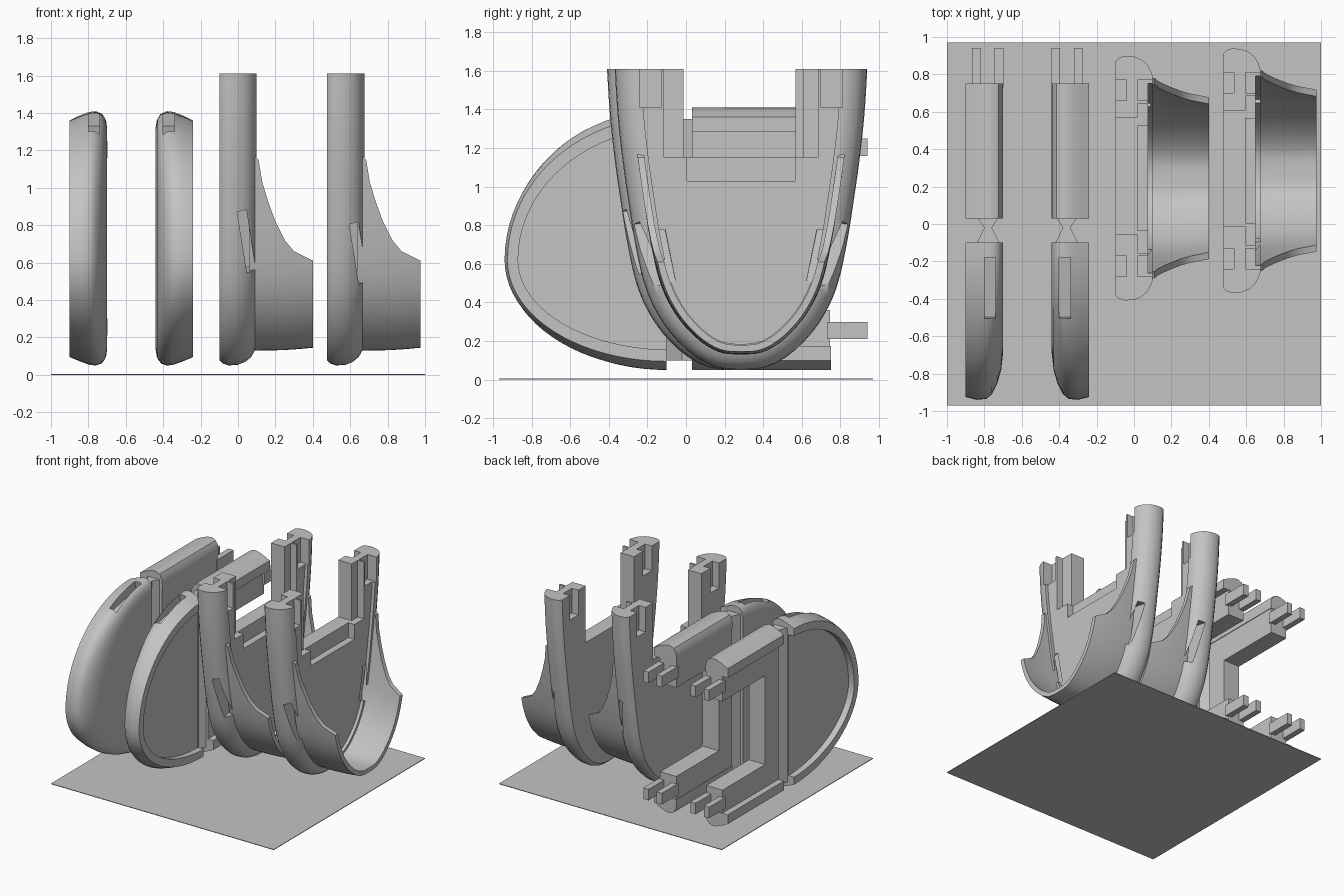
import bpy, bmesh, math
from mathutils import Vector

cube = bpy.data.objects.get("Cube")
if cube:
    bpy.data.objects.remove(cube)

grey = bpy.data.materials.new("plain grey")
grey.use_nodes = True
colour = (0.55, 0.55, 0.55, 1)
grey.diffuse_color = colour
grey.node_tree.nodes["Principled BSDF"].inputs["Base Color"].default_value = colour


def loft(name, loops, ring=False):
    """Skin matching 3D loops; cap the ends."""
    bm = bmesh.new()
    rows = [[bm.verts.new(p) for p in loop] for loop in loops]
    n = len(rows[0])
    for a, b in zip(rows, rows[1:]):
        for i in range(n):
            j = (i + 1) % n
            bm.faces.new((a[i], a[j], b[j], b[i]))
    if ring:  # close each end with a strip between the two halves of the loop
        for row in (rows[0], rows[-1]):
            for i in range(n // 2 - 1):
                bm.faces.new((row[i], row[i + 1], row[n - 2 - i], row[n - 1 - i]))
    else:
        bm.faces.new(rows[0])
        bm.faces.new(rows[-1])
    bmesh.ops.recalc_face_normals(bm, faces=bm.faces)
    mesh = bpy.data.meshes.new(name)
    bm.to_mesh(mesh)
    bm.free()
    mesh.materials.append(grey)
    obj = bpy.data.objects.new(name, mesh)
    bpy.context.collection.objects.link(obj)
    return obj


def slab(name, xs, outline):
    """Extrude a (y, z) outline between two x positions."""
    return loft(name, [[(x, y, z) for y, z in outline] for x in xs])


def box(name, xs, y, z):
    return slab(name, xs, ((y[0], z[0]), (y[1], z[0]), (y[1], z[1]), (y[0], z[1])))


def select(obj):
    bpy.ops.object.select_all(action="DESELECT")
    obj.select_set(True)
    bpy.context.view_layer.objects.active = obj


def cut(obj, cutter):
    cutter.hide_render = True
    mod = obj.modifiers.new("cut", "BOOLEAN")
    mod.operation, mod.solver, mod.object = "DIFFERENCE", "EXACT", cutter
    select(obj)
    bpy.ops.object.modifier_apply(modifier=mod.name)
    bpy.data.objects.remove(cutter)


def smooth(obj):
    select(obj)
    bpy.ops.object.shade_smooth_by_angle(angle=math.radians(35))


# Half outline of the tall U shape, bottom centre to top
half = [Vector(p) for p in ((0, .05), (.09, .052), (.18, .08), (.29, .155), (.41, .29),
                            (.5, .47), (.553, .72), (.58, .9), (.61, 1.1),
                            (.64, 1.36), (.655, 1.62), (.66, 1.75))]
for _ in range(2):
    soft = [half[0]]
    for a, b in zip(half, half[1:]):
        soft += [a.lerp(b, .25), a.lerp(b, .75)]
    half = soft + [half[-1]]


def u_loop(off, top, n=30):
    """U outline moved inward by off and clipped level at height top."""
    pts = []
    for i, p in enumerate(half):
        t = (half[min(i + 1, len(half) - 1)] - half[max(i - 1, 0)]).normalized()
        if i == 0:
            t = Vector((1, 0))
        pts.append(p + Vector((-t.y, t.x)) * off)
    path = [pts[0]]
    for a, b in zip(pts, pts[1:]):
        if b.y > top:
            path.append(a.lerp(b, (top - a.y) / (b.y - a.y)))
            break
        path.append(b)
    lengths = [(b - a).length for a, b in zip(path, path[1:])]
    out = []
    for k in range(n + 1):
        d, i = sum(lengths) * k / n, 0
        while i < len(lengths) - 1 and d > lengths[i]:
            d -= lengths[i]
            i += 1
        out.append(path[i].lerp(path[i + 1], min(1, d / lengths[i])))
    return [(-p.x, p.y) for p in out[:0:-1]] + [(p.x, p.y) for p in out]


def at(x, loop, cy):
    return [(x, y + cy, z) for y, z in loop]


def u_shell(label, x0, cy, slit_x, slit_z):
    # Solid U body with a rounded outer edge
    body = loft(label + "_body", [at(x0 + x, u_loop(o, 1.61), cy) for x, o in
                ((0, .03), (.02, .01), (.05, 0), (.1, .004), (.14, .02), (.17, .045), (.19, .08), (.2, .11))])
    cut(body, loft("recess", [at(x0 + x, u_loop(.135, 1.68), cy) for x in (.175, .4)]))
    # Opening between the legs, stepped on one side, with a shallow notch
    mid = cy + .012
    cut(body, box("gap", (x0 - .1, x0 + .3), (mid - .31, mid + .31), (1.15, 1.8)))
    cut(body, box("step", (x0 + .12, x0 + .3), (cy - .4, cy + .4), (1.15, 1.8)))
    cut(body, box("notch", (x0 + .12, x0 + .3), (cy - .28, cy + .28), (1.03, 1.3)))
    for s in (-1, 1):
        span = sorted((cy + s * .415, cy + s * .525))
        cut(body, box("back_slot", (x0 - .1, x0 + .06), span, (1.41, 1.8)))
        cut(body, box("face_slot", (x0 + .12, x0 + .3), span, (1.41, 1.8)))
        slit = box("slit", (-.025, .025), (-.12, .12), (-.17, .17))
        slit.rotation_euler = (s * -.2, -.16, 0)
        slit.location = (x0 + slit_x, cy + s * .49, slit_z)
        cut(body, slit)
    smooth(body)
    # Thin skirt, lower towards its open end
    loops = []
    for x, top, o in ((.16, 1.2, .08), (.21, 1.15, .08), (.23, 1.03, .08), (.26, .93, .08),
                      (.3, .82, .081), (.35, .72, .083), (.4, .66, .086), (.45, .635, .09), (.5, .61, .095)):
        outer = at(x0 + x, u_loop(o, top), cy)
        inner = at(x0 + x, u_loop(o + .035, top), cy)
        loops.append(outer + inner[::-1])
    smooth(loft(label + "_skirt", loops, ring=True))


def half_oval(x, a, up, down, y0, n=40):
    """Half oval, flat at y0, fuller above than below."""
    out = []
    for k in range(n + 1):
        c = math.cos(math.pi * k / n)
        out.append((x, y0 - a * math.sin(math.pi * k / n), .62 - c * (down if c > 0 else up)))
    return out


def side_shell(label, x0, d):
    """x0 is the open face, d the direction of the domed face."""
    # Rounded front panel with a recessed open face
    front = loft(label + "_front_panel", [half_oval(x0 + d * x, .84 - yo, .785 - zo, .57 - zo, -.1)
                 for x, yo, zo in ((0, .015, .045), (.06, 0, .02), (.11, .005, .003), (.14, .03, 0),
                                   (.17, .09, .01), (.19, .16, .035), (.2, .25, .08))])
    cut(front, loft("recess", [half_oval(x0 + d * x, .79, .68, .465, -.08) for x in (-.1, .05)]))
    slot = box("slot", (-.03, .03), (-.17, .17), (-.045, .08))
    slot.rotation_euler = (.2, 0, 0)
    slot.location = (x0 + d * .13, -.34, 1.34)
    cut(front, slot)
    smooth(front)
    # Hourglass joint running the full height
    wedge = ((.06, .04), (.1, -.02), (.06, -.1), (.18, -.1), (.14, -.02), (.18, .04))
    loft(label + "_joint", [[(x0 + d * x, y, z) for x, y in wedge] for z in (.1, 1.35)])
    # C-shaped rear panel
    slab(label + "_rear_panel", (x0 + d * .05, x0 + d * .195),
         ((.03, .16), (.745, .16), (.745, .36), (.2, .36),
          (.2, 1.08), (.745, 1.08), (.745, 1.3), (.03, 1.3)))
    # Top and bottom rear arms with rounded outer edges
    arm = ((0, 1.285), (0, 1.36), (.05, 1.385), (.1, 1.405), (.14, 1.41),
           (.175, 1.395), (.195, 1.36), (.2, 1.32), (.2, 1.285))
    for part, flip in (("top", False), ("bottom", True)):
        def lift(z):
            return 1.46 - z if flip else z
        smooth(loft(f"{label}_{part}_arm",
                    [[(x0 + d * x, y, lift(z)) for x, z in arm] for y in (.03, .75)]))
        # Pegs that plug into the U shells
        for k, x in enumerate((.035, .155)):
            box(f"{label}_{part}_peg_{k + 1}", (x0 + d * x, x0 + d * (x + .047)),
                (.73, .94), sorted((lift(1.25), lift(1.16))))


box("base_plate", (-1, 1), (-.97, .97), (0, .005))
side_shell("outer_side", -.9, 1)
side_shell("inner_side", -.24, -1)
u_shell("inner_shell", -.1, .245, .145, .72)
u_shell("outer_shell", .475, .285, .17, .65)
